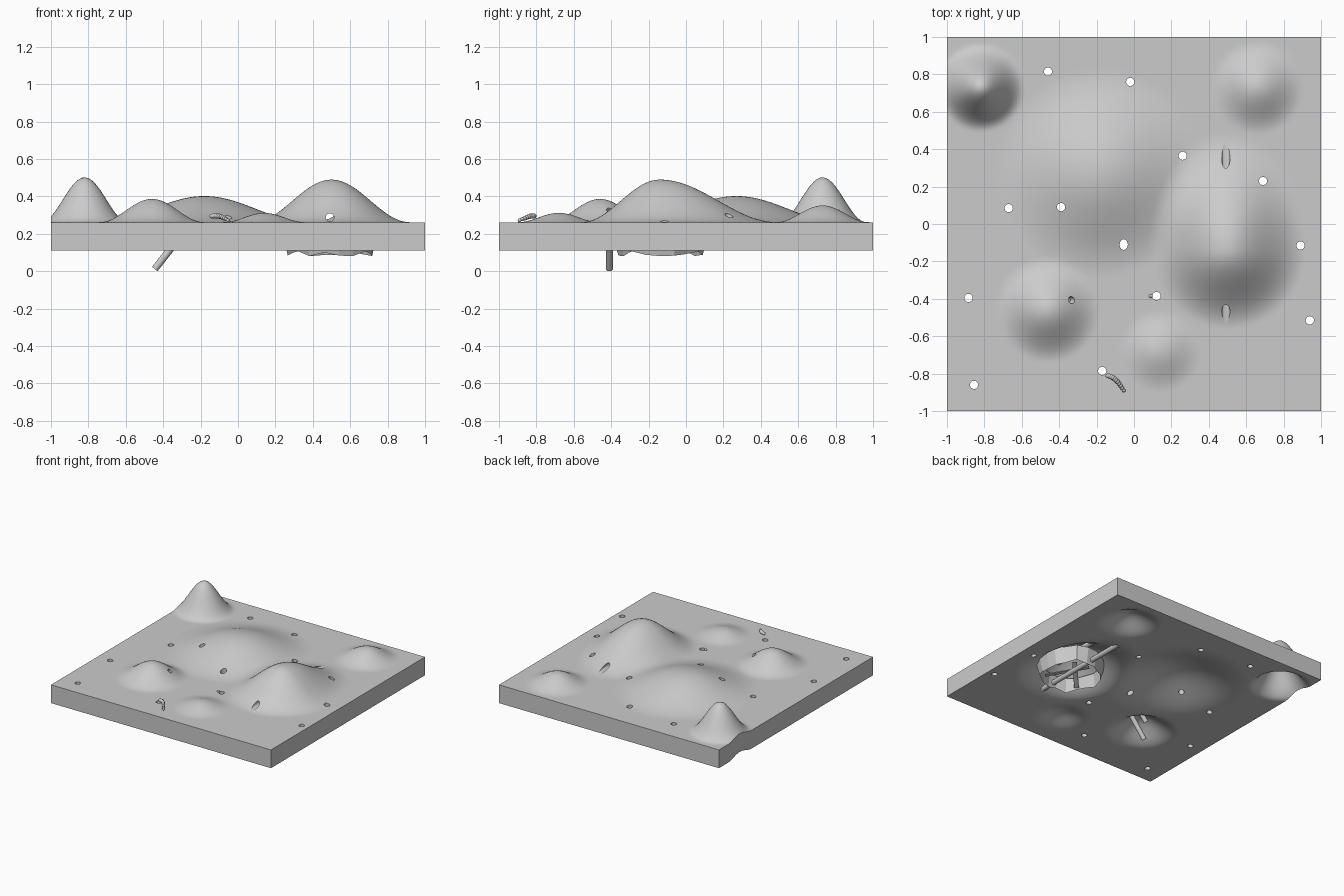
import bpy, bmesh, math, random
from mathutils import Vector, Matrix

if "Cube" in bpy.data.objects:
    bpy.data.objects.remove(bpy.data.objects["Cube"])

random.seed(4)
BASE, THICK, N = 0.265, 0.15, 120
grey = bpy.data.materials.new("plain grey")
grey.diffuse_color = (0.6, 0.6, 0.6, 1)
grey.use_nodes = True
grey.node_tree.nodes["Principled BSDF"].inputs["Base Color"].default_value = grey.diffuse_color

# hills: x, y, height, radius, stretch of the back half
HILLS = [(-0.82, 0.73, 0.24, 0.235, 1), (0.5, -0.14, 0.228, 0.42, 1.5),
         (-0.46, -0.46, 0.125, 0.28, 1), (-0.18, 0.27, 0.14, 0.56, 1),
         (0.66, 0.73, 0.09, 0.25, 1), (0.14, -0.68, 0.05, 0.22, 1)]


def height(x, y):
    z = BASE
    for cx, cy, h, r, s in HILLS:
        dy = y - cy
        d = math.hypot(x - cx, dy / s if dy > 0 else dy) / r
        if d < 1:
            z += h * 0.5 * (1 + math.cos(math.pi * d))
    return z


def make(name, bm):
    bmesh.ops.recalc_face_normals(bm, faces=bm.faces)
    me = bpy.data.meshes.new(name)
    bm.to_mesh(me)
    bm.free()
    me.materials.append(grey)
    ob = bpy.data.objects.new(name, me)
    bpy.context.collection.objects.link(ob)
    return ob


def smooth(ob):
    bpy.ops.object.select_all(action='DESELECT')
    ob.select_set(True)
    bpy.context.view_layer.objects.active = ob
    bpy.ops.object.shade_smooth_by_angle(angle=math.radians(35))


def add_cyl(bm, a, b, r, caps=True, sy=1):
    a, b = Vector(a), Vector(b)
    d = b - a
    m = Matrix.Translation((a + b) / 2) @ Matrix.Diagonal((1, sy, 1, 1)) \
        @ d.to_track_quat('Z', 'Y').to_matrix().to_4x4()
    bmesh.ops.create_cone(bm, cap_ends=caps, segments=20, radius1=r, radius2=r,
                          depth=d.length, matrix=m)


# landscape sheet: top surface and the same surface lowered
bm = bmesh.new()
rows = []
for dz in (0, -THICK):
    rows.append([[bm.verts.new((-1 + 2 * i / N, -1 + 2 * j / N,
                 height(-1 + 2 * i / N, -1 + 2 * j / N) + dz))
                 for i in range(N + 1)] for j in range(N + 1)])
top, low = rows
for g in rows:
    for j in range(N):
        for i in range(N):
            q = (g[j][i], g[j][i + 1], g[j + 1][i + 1], g[j + 1][i])
            bm.faces.new(q if g is top else q[::-1])
for i in range(N):
    for k in (0, N):
        bm.faces.new((top[k][i], top[k][i + 1], low[k][i + 1], low[k][i]))
        bm.faces.new((top[i][k], top[i + 1][k], low[i + 1][k], low[i][k]))
land = make("landscape", bm)

# drilled holes and tunnel mouths
HOLES = [(-0.46, 0.815), (-0.02, 0.76), (0.26, 0.365), (0.69, 0.23), (-0.67, 0.085),
         (-0.39, 0.09), (-0.055, -0.11), (0.89, -0.115), (-0.885, -0.395),
         (0.12, -0.385), (0.94, -0.515), (-0.17, -0.785), (-0.855, -0.86)]
bm = bmesh.new()
for x, y in HOLES:
    add_cyl(bm, (x, y, 0), (x, y, 0.6), 0.022, sy=1.3 if (x, y) == (-0.055, -0.11) else 1)
add_cyl(bm, (0.491, -0.62, 0.291), (0.491, 0.46, 0.291), 0.022)
slope = Vector((0.62, 0, 0.785))
mouth = Vector((-0.33, -0.407, 0.335))
add_cyl(bm, mouth - slope * 0.19, mouth + slope * 0.1, 0.019)
cutter = make("hole_cutter", bm)
cutter.hide_render = True
mod = land.modifiers.new("holes", 'BOOLEAN')
mod.operation, mod.solver, mod.object = 'DIFFERENCE', 'EXACT', cutter
bpy.context.view_layer.objects.active = land
bpy.ops.object.modifier_apply(modifier=mod.name)
bpy.data.objects.remove(cutter, do_unlink=True)
smooth(land)

# tunnel tubes through the large hill, and their lower shell
bm = bmesh.new()
add_cyl(bm, (0.491, -0.34, 0.291), (0.491, 0.1, 0.291), 0.0215, caps=False)
add_cyl(bm, (0.491, -0.5, 0.141), (0.491, 0.4, 0.135), 0.02)
smooth(make("hill_tunnel", bm))

# slanted burrow in the small hill, and its lower shell
bm = bmesh.new()
add_cyl(bm, mouth - slope * 0.04, mouth - slope * 0.21, 0.0185)
drop = Vector((-0.445, -0.41, 0.015))
add_cyl(bm, drop, drop + slope * 0.26, 0.019)
smooth(make("slanted_burrow", bm))

# rough chamber wall hanging in the hollow of the large hill
bm = bmesh.new()
n = 18
ring = []
for k in range(n):
    a = 2 * math.pi * k / n
    r = 0.225 + random.uniform(-0.015, 0.015)
    zb = 0.105 + random.uniform(-0.024, 0.01)
    ring.append([bm.verts.new((0.5 + q * math.cos(a), -0.14 + q * math.sin(a), z))
                 for q, z in ((r + 0.03, 0.215), (r, zb), (r - 0.015, 0.2))])
for k in range(n):
    p, q = ring[k], ring[(k + 1) % n]
    for s in range(2):
        bm.faces.new((p[s], q[s], q[s + 1], p[s + 1]))
make("chamber_wall", bm)

# loose slats crossing the chamber
bm = bmesh.new()
for a, b in (((0.33, -0.28, 0.12), (0.5, -0.1, 0.2)), ((0.62, -0.3, 0.13), (0.4, -0.05, 0.17))):
    a, b = Vector(a), Vector(b)
    m = Matrix.Translation((a + b) / 2) @ (b - a).to_track_quat('X', 'Z').to_matrix().to_4x4() \
        @ Matrix.Diagonal(((b - a).length, 0.035, 0.006, 1))
    bmesh.ops.create_cube(bm, size=1, matrix=m)
make("chamber_slats", bm)

# segmented grub and a pebble beside a hole
bm = bmesh.new()
for k in range(11):
    t = k / 10
    p = (-0.14 + 0.085 * t, -0.812 - 0.078 * t ** 1.8,
         0.298 - 0.022 * t + 0.01 * math.sin(math.pi * t))
    bmesh.ops.create_uvsphere(bm, u_segments=12, v_segments=8,
                              radius=0.009 + 0.005 * math.sin(math.pi * min(1, 0.25 + t * 0.7)),
                              matrix=Matrix.Translation(p))
smooth(make("grub", bm))
bm = bmesh.new()
bmesh.ops.create_uvsphere(bm, u_segments=12, v_segments=8, radius=0.01,
                          matrix=Matrix.Translation((0.09, -0.385, 0.268)))
smooth(make("pebble", bm))
# drop the model so the burrow end rests on the floor
bpy.context.view_layer.update()
lowest = min((o.matrix_world @ v.co).z for o in bpy.data.objects for v in o.data.vertices)
for o in bpy.data.objects:
    o.location.z -= lowest
